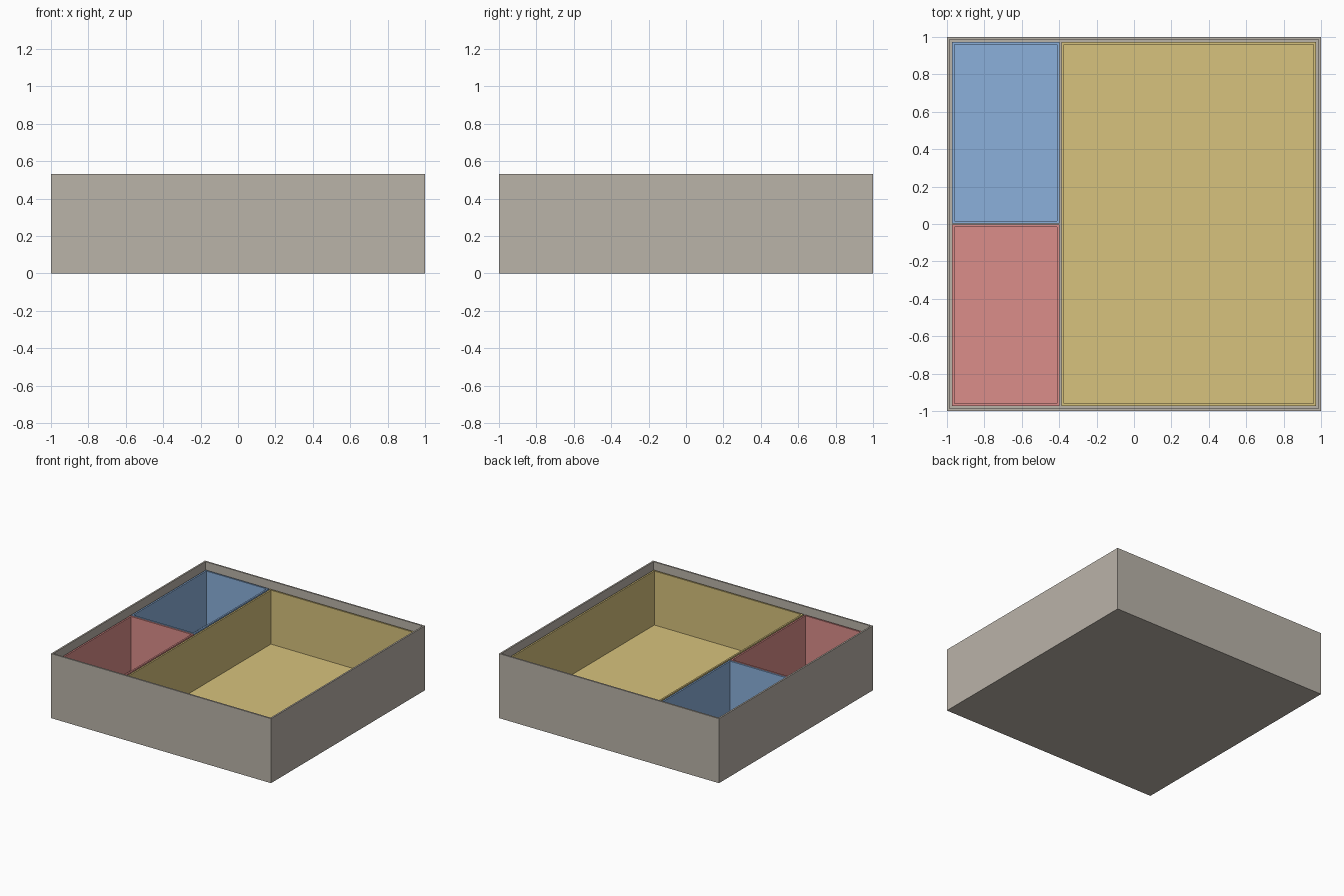
import bpy
import bmesh

default = bpy.data.objects.get("Cube")
if default:
    bpy.data.objects.remove(default, do_unlink=True)

WALL = 0.0133  # wall and floor thickness, also the clearance gap
HALF = 1.0
BOX_TOP = 0.53
TRAY_TOP = 0.47


def srgb(r, g, b):
    """Convert 0-255 display values to linear."""
    def lin(c):
        c /= 255
        return c / 12.92 if c <= 0.04045 else ((c + 0.055) / 1.055) ** 2.4
    return (lin(r), lin(g), lin(b), 1.0)


def make_material(name, colour):
    mat = bpy.data.materials.new(name)
    mat.use_nodes = True
    mat.diffuse_color = colour
    mat.node_tree.nodes["Principled BSDF"].inputs["Base Color"].default_value = colour
    return mat


def open_box(name, x0, x1, y0, y1, z0, z1, mat):
    """Open-topped box: inset the lid face and sink it to form the floor."""
    bm = bmesh.new()
    bmesh.ops.create_cube(bm, size=1)
    for v in bm.verts:
        v.co.x = x1 if v.co.x > 0 else x0
        v.co.y = y1 if v.co.y > 0 else y0
        v.co.z = z1 if v.co.z > 0 else z0
    bm.normal_update()
    lid = max(bm.faces, key=lambda f: f.normal.z)
    bmesh.ops.inset_region(bm, faces=[lid], thickness=WALL, use_even_offset=True)
    floor = bmesh.ops.extrude_discrete_faces(bm, faces=[lid])["faces"][0]
    for v in floor.verts:
        v.co.z = z0 + WALL
    bmesh.ops.recalc_face_normals(bm, faces=bm.faces)
    mesh = bpy.data.meshes.new(name)
    bm.to_mesh(mesh)
    bm.free()
    mesh.materials.append(mat)
    obj = bpy.data.objects.new(name, mesh)
    bpy.context.collection.objects.link(obj)
    return obj


grey = make_material("warm grey", srgb(186, 179, 169))
yellow = make_material("sand yellow", srgb(215, 194, 125))
blue = make_material("soft blue", srgb(139, 176, 219))
red = make_material("soft red", srgb(219, 141, 138))

# Outer box
open_box("outer_box", -HALF, HALF, -HALF, HALF, 0, BOX_TOP, grey)

# Loose trays resting on the box floor, with a small gap all round
edge = HALF - 2 * WALL
split = -0.393
gap = WALL / 2
trays = [
    ("large_tray", split + gap, edge, -edge, edge, yellow),
    ("back_small_tray", -edge, split - gap, gap / 2, edge, blue),
    ("front_small_tray", -edge, split - gap, -edge, -gap / 2, red),
]
for name, x0, x1, y0, y1, mat in trays:
    open_box(name, x0, x1, y0, y1, WALL, TRAY_TOP, mat)
